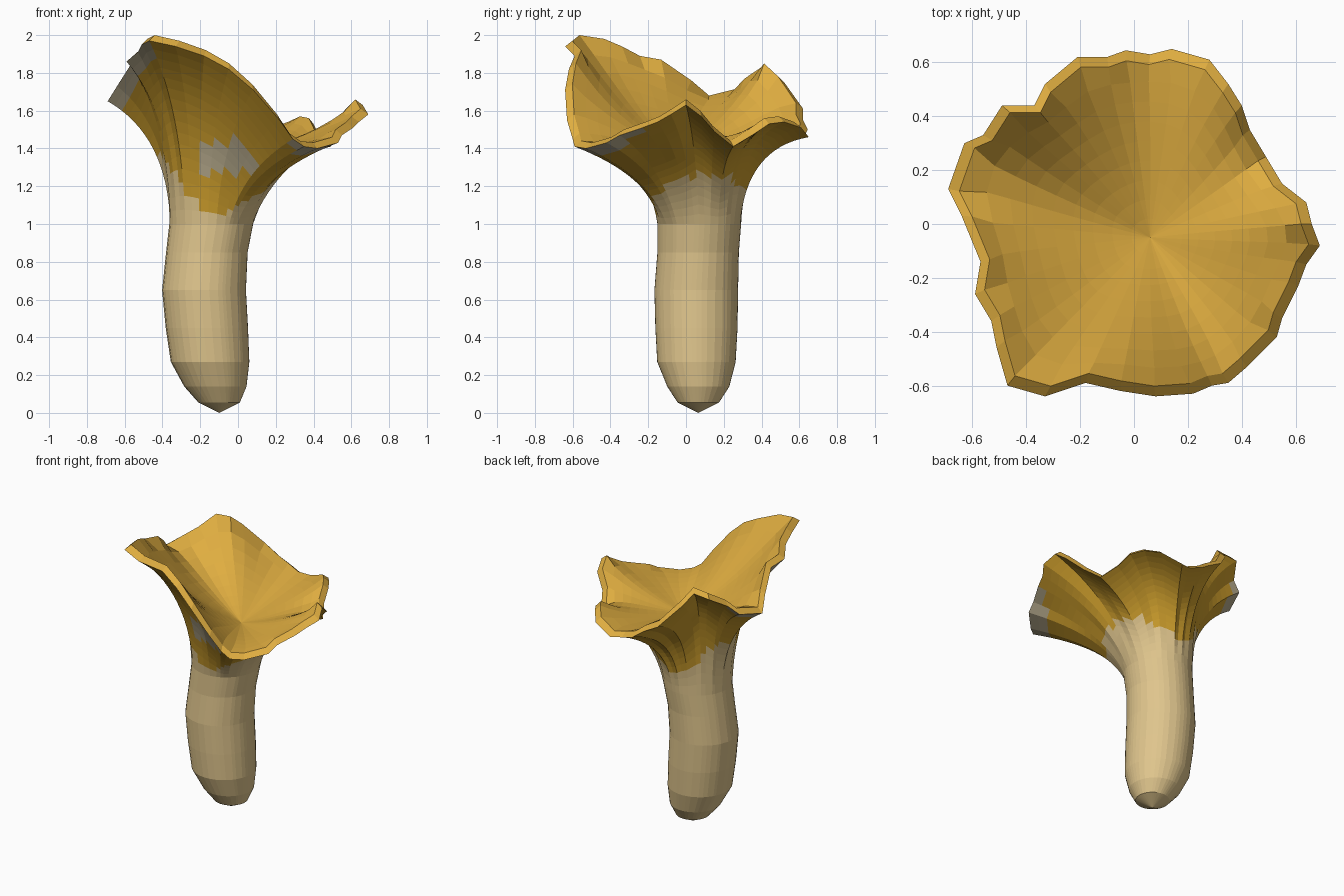
import bpy, bmesh, math
from mathutils import Vector

if "Cube" in bpy.data.objects:
    bpy.data.objects.remove(bpy.data.objects["Cube"])

# Wavy rim of the cap, counter-clockwise from +x (x, y, z)
RIM = [Vector(p) for p in [
    (.66, 0, 1.66), (.64, .08, 1.60), (.55, .15, 1.52), (.49, .25, 1.44), (.43, .35, 1.50),
    (.40, .44, 1.56), (.35, .52, 1.57), (.28, .61, 1.54), (.14, .65, 1.49), (.06, .63, 1.50),
    (-.03, .645, 1.53), (-.10, .62, 1.58), (-.21, .62, 1.64), (-.33, .52, 1.78), (-.37, .44, 1.85),
    (-.49, .44, 1.84), (-.56, .33, 1.77), (-.63, .30, 1.72), (-.69, .13, 1.68), (-.64, .03, 1.76),
    (-.57, -.14, 1.87), (-.59, -.26, 1.89), (-.53, -.36, 1.94), (-.51, -.46, 1.98), (-.47, -.60, 2.0),
    (-.33, -.64, 1.97), (-.18, -.59, 1.92), (-.05, -.62, 1.85), (.08, -.64, 1.74), (.22, -.63, 1.58),
    (.29, -.60, 1.48), (.35, -.59, 1.44), (.42, -.53, 1.43), (.53, -.42, 1.46), (.55, -.35, 1.50),
    (.61, -.23, 1.54), (.64, -.15, 1.57), (.69, -.08, 1.61)]]
N = len(RIM)
ANG = [math.atan2(p.y, p.x) for p in RIM]

# Stem sections: centre x, centre y, radius, height
STEM = [(-.10, .065, .11, .055), (-.12, .065, .165, .14), (-.148, .055, .208, .27),
        (-.165, .055, .218, .45), (-.18, .054, .222, .65), (-.165, .064, .216, .85),
        (-.142, .07, .222, 1.0)]


def material(name, rgb):
    m = bpy.data.materials.new(name)
    m.diffuse_color = (*rgb, 1)
    m.use_nodes = True
    m.node_tree.nodes["Principled BSDF"].inputs["Base Color"].default_value = m.diffuse_color
    return m


CREAM = material("cream_stem", (.74, .56, .265))
AMBER = material("amber_underside", (.61, .34, .025))
PALE = material("pale_grey_tan", (.50, .43, .28))
YELLOW = material("golden_yellow", (.74, .42, .052))


def bezier(a, b, c, t):
    return a * (1 - t) ** 2 + b * (2 * t * (1 - t)) + c * t * t


def loft(name, rings, mats, rule, start=None, end=None):
    """Skin a stack of rings, with optional pole points at both ends."""
    bm = bmesh.new()
    vs = [[bm.verts.new(p) for p in r] for r in rings]
    for a, b in zip(vs, vs[1:]):
        for i in range(N):
            j = (i + 1) % N
            bm.faces.new((a[i], a[j], b[j], b[i]))
    for pole, ring, flip in ((start, vs[0], True), (end, vs[-1], False)):
        if pole is not None:
            v = bm.verts.new(pole)
            for i in range(N):
                j = (i + 1) % N
                bm.faces.new((ring[j], ring[i], v) if flip else (ring[i], ring[j], v))
    for f in bm.faces:
        f.material_index = rule(f.calc_center_median())
    me = bpy.data.meshes.new(name)
    bm.to_mesh(me)
    bm.free()
    for m in mats:
        me.materials.append(m)
    ob = bpy.data.objects.new(name, me)
    bpy.context.collection.objects.link(ob)
    return ob


# Stem and flaring, lightly ribbed underside
rings = [[Vector((cx + r * math.cos(a), cy + r * math.sin(a), z)) for a in ANG]
         for cx, cy, r, z in STEM]
base = rings[-1]
outer = [Vector((p.x, p.y, p.z - .03)) for p in RIM]
STEPS = 16
for k in range(1, STEPS + 1):
    t = k / STEPS
    ring = []
    for i in range(N):
        s, e = base[i], outer[i]
        co, si = math.cos(ANG[i]), math.sin(ANG[i])
        # the flare opens early on the right, late on the left and back
        c = s.lerp(e, .12 + .11 * co - .09 * max(0, si))
        c.z = s.z + (.68 + .20 * max(0, si) - .06 * max(0, -si)) * (e.z - s.z)
        rib = .006 * math.sin(math.pi * t) * (-1) ** i
        ring.append(bezier(s, c, e, t) + Vector((co, si, 0)) * rib)
    rings.append(ring)


def underside_rule(c):
    if c.z > 1.58 and c.x < -.57 + .5 * (c.z - 1.65):              # pale left corner
        return 2
    if c.x > .27 and c.x - c.y > .80 and math.hypot(c.x, c.y) > .57:  # pale right edge
        return 2
    if c.y < 0 and ((c.x + .07) / .15) ** 2 + ((c.z - 1.34) / .09) ** 2 < 1:  # front patch
        return 2
    a = math.atan2(c.y - .065, c.x + .12)
    co, si = math.cos(a), math.sin(a)
    limit = 1.11 + .05 * si + (.15 if co > 0 else .26) * co ** 2
    return 1 if c.z > limit else 0


loft("stem_and_underside", rings, (CREAM, AMBER, PALE), underside_rule,
     start=(-.10, .065, 0))

# Rim band and shallow funnel-shaped bowl, its folds fading towards the middle
floor = Vector((.06, -.05, 1.385))
lip = [Vector((p.x * .94, p.y * .94, p.z)) for p in RIM]
bowl = [outer, lip]
for k in range(1, 9):
    t = k / 9
    ring = []
    for e in lip:
        c = floor.lerp(e, .5)
        c.z = floor.z + .27 * (e.z - floor.z)
        ring.append(bezier(e, c, floor, t))
    for _ in range(k):
        ring = [ring[i - 1] * .25 + ring[i] * .5 + ring[(i + 1) % N] * .25 for i in range(N)]
    bowl.append(ring)
loft("cap_bowl", bowl, (YELLOW,), lambda c: 0, end=floor)
